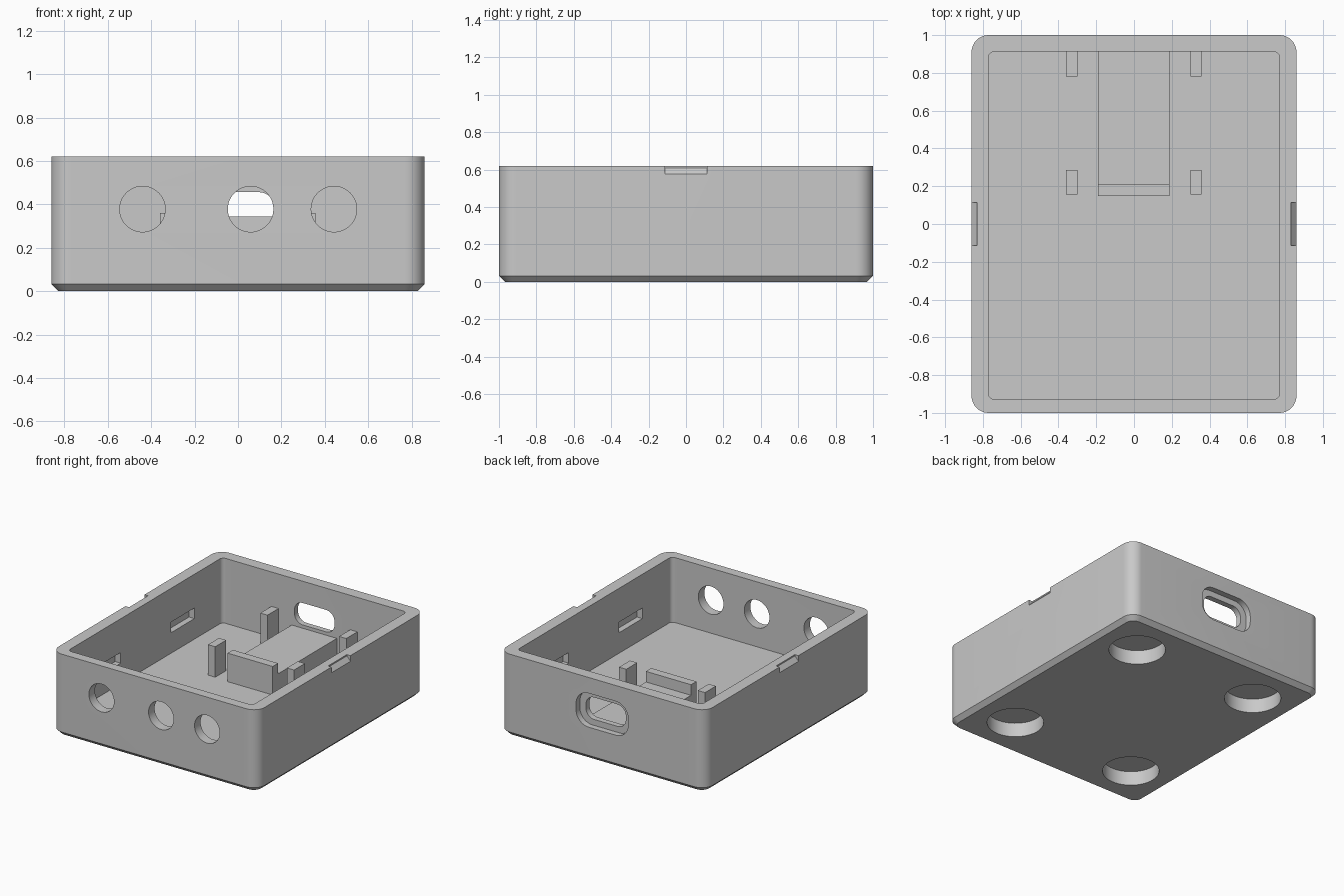
import bpy, bmesh, math
from mathutils import Matrix, Vector

cube = bpy.data.objects.get("Cube")
if cube:
    bpy.data.objects.remove(cube, do_unlink=True)

# Material
grey = bpy.data.materials.new("light_grey")
grey.use_nodes = True
colour = (0.585, 0.585, 0.585, 1)
grey.diffuse_color = colour
grey.node_tree.nodes["Principled BSDF"].inputs["Base Color"].default_value = colour

# Plane axes for prisms extruded along z, y or x
UPRIGHT = Matrix.Identity(3)
ALONG_Y = Matrix(((1, 0, 0), (0, 0, 1), (0, 1, 0)))
ALONG_X = Matrix(((0, 0, 1), (1, 0, 0), (0, 1, 0)))


def rounded_rect(w, h, r, steps=10):
    """Half sizes w and h, corner radius r."""
    points = []
    for i, (sx, sy) in enumerate(((1, 1), (-1, 1), (-1, -1), (1, -1))):
        for k in range(steps + 1):
            a = math.pi / 2 * (i + k / steps)
            points.append((sx * (w - r) + r * math.cos(a),
                           sy * (h - r) + r * math.sin(a)))
    return points


def circle(r, steps=48):
    return [(r * math.cos(math.tau * k / steps), r * math.sin(math.tau * k / steps))
            for k in range(steps)]


def loft(name, layers, axes=UPRIGHT, centre=(0, 0, 0)):
    """Closed solid through (outline, depth) layers."""
    bm = bmesh.new()
    rings = [[bm.verts.new(axes @ Vector((u, v, d)) + Vector(centre)) for u, v in outline]
             for outline, d in layers]
    n = len(rings[0])
    bm.faces.new(rings[0])
    bm.faces.new(rings[-1])
    for a, b in zip(rings, rings[1:]):
        for i in range(n):
            j = (i + 1) % n
            bm.faces.new((a[i], a[j], b[j], b[i]))
    bmesh.ops.recalc_face_normals(bm, faces=bm.faces)
    mesh = bpy.data.meshes.new(name)
    bm.to_mesh(mesh)
    bm.free()
    mesh.materials.append(grey)
    obj = bpy.data.objects.new(name, mesh)
    bpy.context.collection.objects.link(obj)
    return obj


def prism(name, outline, d0, d1, axes=UPRIGHT, centre=(0, 0, 0)):
    return loft(name, [(outline, d0), (outline, d1)], axes, centre)


def box(name, x0, x1, y0, y1, z0, z1):
    return prism(name, [(x0, y0), (x1, y0), (x1, y1), (x0, y1)], z0, z1)


def activate(obj):
    bpy.ops.object.select_all(action='DESELECT')
    obj.select_set(True)
    bpy.context.view_layer.objects.active = obj


def cut(target, cutter):
    cutter.hide_render = True
    mod = target.modifiers.new("cut", 'BOOLEAN')
    mod.operation = 'DIFFERENCE'
    mod.solver = 'EXACT'
    mod.object = cutter
    activate(target)
    bpy.ops.object.modifier_apply(modifier=mod.name)
    bpy.data.objects.remove(cutter, do_unlink=True)


# Tray with a chamfered underside
HX, HY, TOP, FLOOR, CH = 0.86, 1.0, 0.62, 0.13, 0.032
full = rounded_rect(HX, HY, 0.09)
tray = loft("tray", [(rounded_rect(HX - CH, HY - CH, 0.06), 0), (full, CH), (full, TOP)])

# Main cavity
cut(tray, prism("cavity", rounded_rect(0.77, 0.92, 0.03), FLOOR, 0.8, centre=(0, -0.008, 0)))

# Round foot recesses underneath
for sx in (-1, 1):
    for sy in (-1, 1):
        cut(tray, prism("foot_recess", circle(0.197), -0.1, 0.108,
                        centre=(sx * 0.525, sy * 0.66, 0)))

# Round holes through the front wall
for x in (-0.44, 0.058, 0.442):
    cut(tray, prism("front_hole", circle(0.105), -1.1, -0.85, ALONG_Y, (x, 0, 0.378)))

# Stepped port opening through the back wall
cut(tray, prism("port_hole", rounded_rect(0.167, 0.083, 0.07), 0.85, 1.1, ALONG_Y, (0, 0, 0.373)))
cut(tray, prism("port_recess", rounded_rect(0.218, 0.128, 0.105), 0.955, 1.1, ALONG_Y, (0, 0, 0.373)))

for s in (-1, 1):
    # Clip slots inside the side walls
    for y in (-0.44, 0.44):
        slot = [(y - 0.14, 0.285), (y + 0.14, 0.285), (y + 0.14, 0.365), (y - 0.14, 0.365)]
        cut(tray, prism("clip_slot", slot, s * 0.7, s * 0.815, ALONG_X))
    # Sloped pry notches in the outer rim
    profile = [(s * 0.83, 0.7), (s * 0.83, 0.61), (s * 0.86, 0.577),
               (s * 0.9, 0.533), (s * 0.9, 0.7)]
    cut(tray, prism("pry_notch", profile, -0.113, 0.113, ALONG_Y))

activate(tray)
bpy.ops.object.shade_smooth_by_angle(angle=math.radians(30))

# Board rest with a stop lip at its front
SUNK = FLOOR - 0.01
box("board_rest", -0.19, 0.187, 0.2, 0.92, SUNK, 0.265)
box("stop_lip", -0.19, 0.187, 0.147, 0.211, SUNK, 0.345)

# Corner posts around the board
for side, x in (("right", -0.33), ("left", 0.328)):
    box("front_post_" + side, x - 0.03, x + 0.03, 0.157, 0.287, SUNK, 0.36)
    box("back_post_" + side, x - 0.03, x + 0.03, 0.78, 0.92, SUNK, 0.36)
